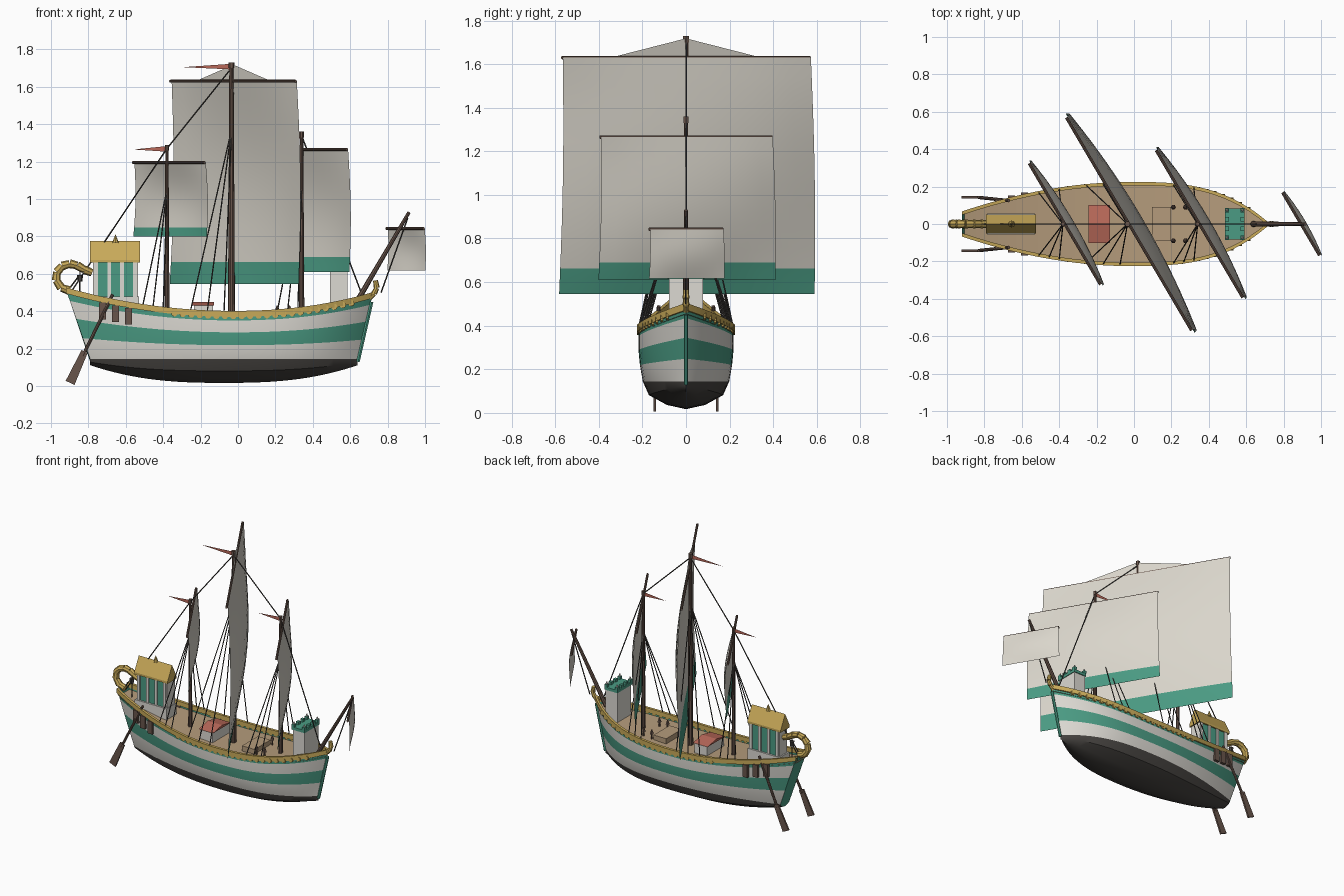
import bpy, math
from mathutils import Vector

if "Cube" in bpy.data.objects:
    bpy.data.objects.remove(bpy.data.objects["Cube"])

def material(name, c):
    m = bpy.data.materials.new(name)
    m.diffuse_color = (*c, 1)
    m.use_nodes = True
    m.node_tree.nodes["Principled BSDF"].inputs["Base Color"].default_value = m.diffuse_color
    return m

WHITE = material("white_paint", (.72, .70, .65))
GREEN = material("green_paint", (.07, .33, .23))
GOLD = material("gilding", (.58, .40, .10))
WOOD = material("dark_wood", (.14, .09, .07))
DECK = material("deck_wood", (.46, .33, .20))
RED = material("red_paint", (.48, .14, .10))
BLACK = material("tar", (.06, .055, .05))
SAIL = material("canvas", (.70, .67, .60))

def mesh(name, verts, faces, mats, idx=None, smooth=False):
    me = bpy.data.meshes.new(name)
    me.from_pydata([tuple(v) for v in verts], [], faces)
    for m in mats:
        me.materials.append(m)
    if idx:
        me.polygons.foreach_set("material_index", idx)
    ob = bpy.data.objects.new(name, me)
    bpy.context.collection.objects.link(ob)
    if smooth:
        bpy.ops.object.select_all(action='DESELECT')
        ob.select_set(True)
        bpy.context.view_layer.objects.active = ob
        bpy.ops.object.shade_smooth_by_angle(angle=math.radians(35))
    return ob

def grid(name, rows, mats, row_mat=None, smooth=False):
    """Skin equal-length rows of points; row_mat gives a slot per strip."""
    n = len(rows[0])
    faces, idx = [], []
    for r in range(len(rows) - 1):
        for i in range(n - 1):
            a = r * n + i
            faces.append((a, a + 1, a + n + 1, a + n))
            idx.append(row_mat[r] if row_mat else 0)
    return mesh(name, [v for r in rows for v in r], faces, mats, idx, smooth)

def box(name, x, y, z, mat):
    v = [(a, b, c) for c in z for b in y for a in x]
    f = [(0, 2, 3, 1), (4, 5, 7, 6), (0, 1, 5, 4), (2, 6, 7, 3), (0, 4, 6, 2), (1, 3, 7, 5)]
    return mesh(name, v, f, [mat])

def rod(name, p, q, r1, r2, mat, n=8):
    p, q = Vector(p), Vector(q)
    rot = (q - p).to_track_quat('Z', 'Y')
    ring = [rot @ Vector((math.cos(a), math.sin(a), 0)) for a in (2 * math.pi * i / n for i in range(n))]
    v = [p + d * r1 for d in ring] + [q + d * r2 for d in ring]
    f = [(i, (i + 1) % n, n + (i + 1) % n, n + i) for i in range(n)]
    return mesh(name, v, f + [tuple(reversed(range(n))), tuple(range(n, 2 * n))], [mat], smooth=n > 6)

def gable(name, x0, x1, hy, z0, z1, mat):
    v = [(x, y, z) for x in (x0, x1) for y, z in ((-hy, z0), (hy, z0), (0, z1))]
    return mesh(name, v, [(0, 2, 1), (3, 4, 5), (0, 1, 4, 3), (1, 2, 5, 4), (0, 3, 5, 2)], [mat])

# Hull lines: half beam and sheer height along x
def beam(x):
    if x > -.03:
        return .218 * max(0, 1 - ((x + .03) / .75) ** 3.0)
    return .218 - .158 * ((-.03 - x) / .89) ** 1.9

def sheer(x):
    return .39 + (.10 * ((x + .03) / .75) ** 2.2 if x > -.03 else .125 * ((-.03 - x) / .89) ** 2)

N = 36
TS = [(1 - math.cos(math.pi * i / N)) / 2 for i in range(N + 1)]
TOPX = [-.92 + 1.64 * t for t in TS]
CHINE = .145

def hull_row(f, wf, side):
    row = []
    for t, xt in zip(TS, TOPX):
        xk = -.79 + 1.43 * t
        if f >= 0:
            z = CHINE + f * (sheer(xt) - CHINE)
        else:
            keel = .017 + .095 * abs(2 * t - 1) ** 2.6
            z = CHINE + f * (keel - CHINE) * -1
        row.append((xk + (xt - xk) * max(f, 0), side * beam(xt) * wf, z))
    return row

SECTION = [(-1, 0), (-.85, .4), (-.5, .78), (0, .91), (.3, .97), (.58, 1), (.84, 1), (1, 1)]
port = [hull_row(f, w, 1) for f, w in SECTION]
star = [hull_row(f, w, -1) for f, w in SECTION]
bands = [0, 0, 0, 1, 2, 1, 2]
grid("hull", port[:0:-1] + star, [BLACK, WHITE, GREEN], bands[::-1] + bands, True)
ends = [r[0] for r in port[:0:-1]] + [r[0] for r in star]
mesh("transom", ends, [tuple(range(len(ends)))], [GREEN])
rod("stem_bar", (.642, 0, .13), (.715, 0, .45), .01, .01, GREEN, 6)

# Deck and gilded rail with scallops beneath
grid("deck", [[(x, s * beam(x) * .99, sheer(x) - .035) for x in TOPX] for s in (1, -1)], [DECK])
for s in (1, -1):
    prof = [(.007, -.02), (.007, .012), (-.012, .012), (-.012, -.02), (.007, -.02)]
    grid("rail", [[(x, s * max(beam(x) + dy, 0), sheer(x) + dz) for x in TOPX] for dy, dz in prof], [GOLD])
    for i in range(22):
        x = -.34 + .045 * i
        y, z = beam(x), sheer(x) - .016
        rod("rail_scallop", (x, s * (y - .006), z), (x, s * (y + .006), z), .017, .017, GOLD, 10)
    # Hung side boards
    for x in (-.725, -.655, -.585):
        y = s * (beam(x) + .004)
        box("side_board", (x - .019, x + .019), (y - .01, y + .01), (sheer(x) - .11, sheer(x) - .02), WOOD)
    # Steering oar with flat blade
    rod("oar_shaft", (-.67, s * .125, .49), (-.83, s * .142, .16), .009, .009, WOOD)
    d, c = Vector((-.42, 0, -.907)), Vector((.907, 0, -.42))
    o = Vector((-.82, s * .143, .185))
    v = [o + d * a + c * b + Vector((0, e, 0)) for e in (-.006, .006)
         for a, b in ((0, -.018), (0, .018), (.185, .026), (.185, -.026))]
    mesh("oar_blade", v, [(0, 1, 2, 3), (7, 6, 5, 4), (0, 4, 5, 1), (1, 5, 6, 2), (2, 6, 7, 3), (3, 7, 4, 0)], [WOOD])

# Stern curl made of chunky segments, with hanging lantern
curl = [(-.90, .51), (-.945, .525), (-.972, .565), (-.968, .61), (-.94, .642), (-.90, .654), (-.86, .645), (-.82, .622), (-.78, .605)]
for i, (a, b) in enumerate(zip(curl, curl[1:])):
    rod("stern_curl", (a[0], 0, a[1]), (b[0], 0, b[1]), .024, .02, GOLD, 8)
rod("lantern_hook", (-.845, 0, .64), (-.845, 0, .59), .003, .003, BLACK, 5)
rod("lantern", (-.845, 0, .56), (-.845, 0, .595), .013, .017, BLACK, 6)
rod("lantern_post", (-.845, 0, .56), (-.845, 0, .46), .004, .004, BLACK, 5)
rod("lantern_brace", (-.85, 0, .59), (-.895, 0, .53), .004, .004, BLACK, 5)

# Stern cabin
box("cabin_walls", (-.76, -.55), (-.042, .042), (.40, .67), GREEN)
for s in (1, -1):
    for i in range(4):
        x = -.758 + .069 * i
        box("cabin_pilaster", (x - .01, x + .01), (s * .043 - .007, s * .043 + .007), (.40, .67), WHITE)
for x in (-.767, -.543):
    box("cabin_end", (x - .008, x + .008), (-.045, .045), (.40, .67), WHITE)
box("cabin_base", (-.785, -.53), (-.055, .055), (.40, .48), WHITE)
box("cabin_eave", (-.79, -.525), (-.052, .052), (.66, .675), GOLD)
gable("cabin_roof", -.79, -.525, .052, .675, .775, GOLD)
rod("cabin_finial", (-.655, 0, .765), (-.655, 0, .81), .018, .001, GOLD, 8)

# Midship hatches and bollards
box("hatch_house", (-.235, -.135), (-.095, .095), (.34, .43), WHITE)
gable("hatch_roof", -.243, -.127, .102, .43, .45, RED)
box("cargo_hatch", (.095, .195), (-.09, .09), (.34, .395), DECK)
for x in (.21, .275):
    for y in (-.09, .09):
        rod("bollard", (x, y, .35), (x, y, .41), .007, .007, WOOD, 6)
        rod("bollard_cap", (x, y, .40), (x, y, .43), .014, .004, WOOD, 6)

# Bow tower with battlements
box("bow_tower", (.492, .585), (-.078, .078), (.38, .615), WHITE)
box("bow_tower_cap", (.487, .59), (-.084, .084), (.615, .635), GREEN)
for x in (.497, .58):
    for y in (-.074, -.025, .025, .074):
        box("battlement", (x - .01, x + .01), (y - .012, y + .012), (.635, .655), GREEN)
    for y in (-.074, .074):
        rod("battlement_knob", (x, y, .655), (x, y, .67), .008, .004, WHITE, 6)

# Bow ornament
bow = [(.70, .47), (.728, .495), (.742, .525), (.735, .565)]
for a, b in zip(bow, bow[1:]):
    rod("bow_ornament", (a[0], 0, a[1]), (b[0], 0, b[1]), .016, .013, GOLD, 8)

# Sails: yard set 30 degrees off square, canvas bellied forward
ALONG, FORE = Vector((.507, -.862, 0)), Vector((.862, .507, 0))

def sail(name, cx, half, z0, z1, band, belly):
    c = Vector((cx, 0, 0))
    rod(name + "_yard", c - ALONG * half + Vector((0, 0, z1)), c + ALONG * half + Vector((0, 0, z1)), .008, .008, WOOD)
    vb = band / (z1 - z0)
    levels = ([0, vb * .5] if band else [0]) + [vb + (1 - vb) * k / 10 for k in range(0 if band else 1, 11)]
    rows = []
    for v in levels:
        row = []
        for k in range(13):
            u = k / 6 - 1
            bulge = belly * math.sin(math.pi * v) * (1 - .75 * u * u) + .008
            row.append(c + ALONG * u * half * (1.03 - .03 * v) + FORE * bulge + Vector((0, 0, z0 + v * (z1 - z0))))
        rows.append(row)
    grid(name, rows, [SAIL, GREEN], [1 if band and r < 2 else 0 for r in range(len(rows) - 1)], True)

sail("main_sail", -.027, .66, .545, 1.63, .117, .07)
sail("fore_sail", .35, .457, .61, 1.265, .08, .05)
sail("mizzen_sail", -.37, .376, .80, 1.195, .047, .04)
sail("sprit_sail", .893, .195, .617, .842, 0, .02)
c = Vector((-.025, 0, 1.63))
mesh("main_topsail", [c - ALONG * .4, c + ALONG * .4, c + Vector((0, 0, .088))], [(0, 1, 2)], [SAIL])

# Masts, pennants and shrouds
for name, x, top, r, flag, hitch in (("main", -.035, 1.73, .019, .26, 1.37),
                                     ("fore", .34, 1.36, .015, .18, 1.07),
                                     ("mizzen", -.38, 1.29, .014, .18, 1.05)):
    rod(name + "_mast", (x, 0, .34), (x, 0, top), r, r * .6, WOOD, 10)
    rod(name + "_mast_cap", (x, 0, top - .03), (x, 0, top), r * .8, r * .8, WOOD, 6)
    z = top - .022
    mesh(name + "_pennant", [(x, 0, z - .015), (x, 0, z + .015), (x - flag, 0, z - .003)], [(0, 1, 2)], [RED])
    for s in (1, -1):
        for k in ((.04, .13, .22) if name == "main" else (.02, .075, .13)):
            rod(name + "_shroud", (x, 0, hitch), (x - k, s * beam(x - k), sheer(x - k)), .0035, .0035, BLACK, 5)

# Bowsprit and stays
rod("bowsprit", (.635, 0, .45), (.915, 0, .93), .015, .009, WOOD)
for a, b in (((-.035, 1.70), (-.38, 1.27)), ((-.38, 1.27), (-.895, .50)), ((-.035, 1.70), (.34, 1.34)),
             ((.34, 1.34), (.67, .47)), ((.908, .90), (.765, .50))):
    rod("stay", (a[0], 0, a[1]), (b[0], 0, b[1]), .004, .004, BLACK, 5)
